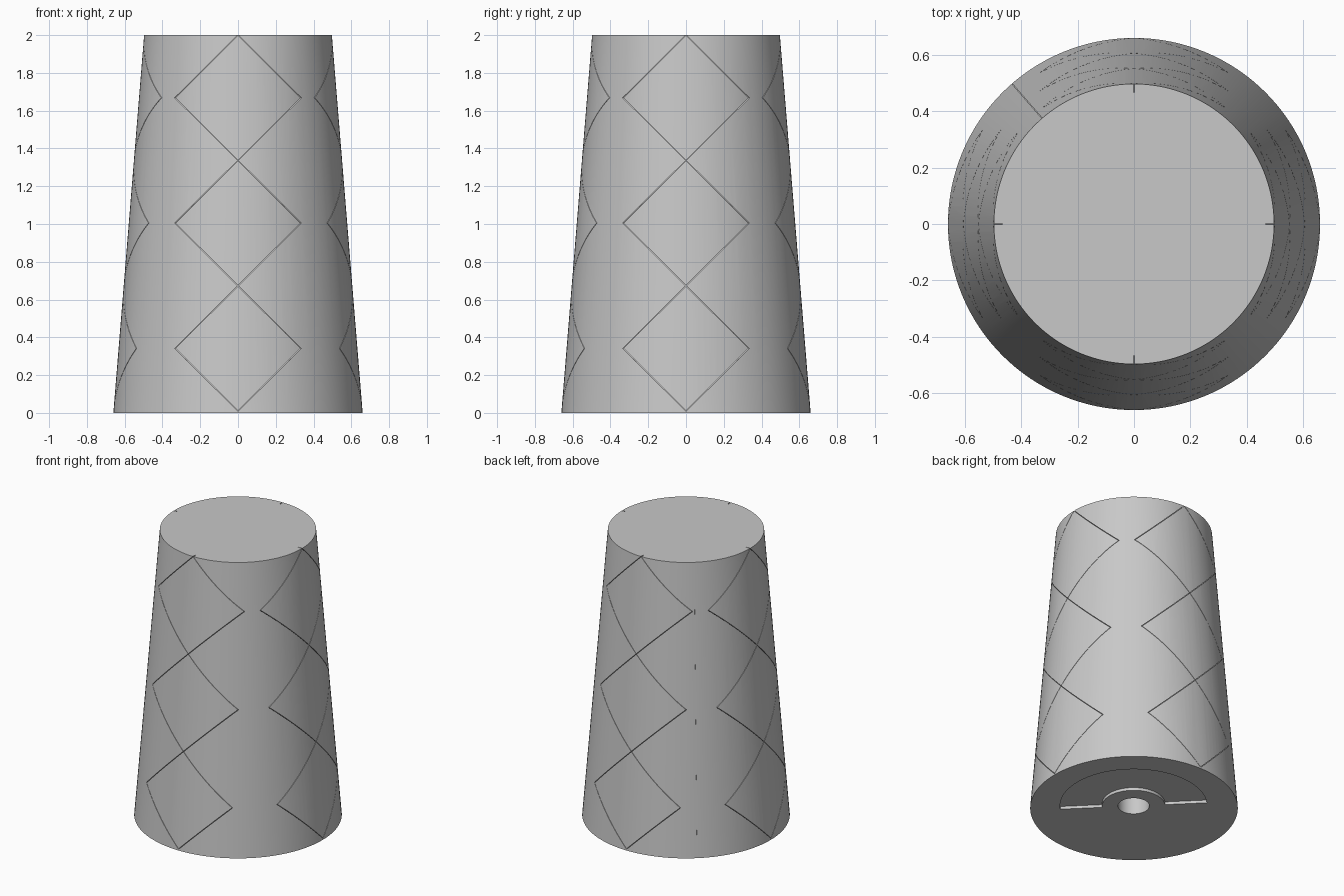
import bpy, bmesh, math
from mathutils import Matrix

if "Cube" in bpy.data.objects:
    bpy.data.objects.remove(bpy.data.objects["Cube"])

R_BOTTOM, R_TOP, HEIGHT = 0.66, 0.497, 2.0
SWING = 0.333          # sideways reach of each zigzag
SLIT_HALF = 0.002      # half width of a slit
SLIT_DEPTH = 0.03


def radius(z):
    return R_BOTTOM + (R_TOP - R_BOTTOM) * z / HEIGHT


def to_object(bm, name):
    bmesh.ops.recalc_face_normals(bm, faces=bm.faces)
    mesh = bpy.data.meshes.new(name)
    bm.to_mesh(mesh)
    bm.free()
    obj = bpy.data.objects.new(name, mesh)
    bpy.context.collection.objects.link(obj)
    return obj


def loft(bm, sections):
    """Join equal closed sections and cap both ends."""
    rings = [[bm.verts.new(p) for p in s] for s in sections]
    n = len(rings[0])
    for a, b in zip(rings, rings[1:]):
        for i in range(n):
            j = (i + 1) % n
            bm.faces.new((a[i], a[j], b[j], b[i]))
    bm.faces.new(rings[0][::-1])
    bm.faces.new(rings[-1])


def carve(body, cutter):
    mod = body.modifiers.new(cutter.name, 'BOOLEAN')
    mod.operation = 'DIFFERENCE'
    mod.solver = 'EXACT'
    mod.object = cutter
    bpy.context.view_layer.objects.active = body
    bpy.ops.object.modifier_apply(modifier=mod.name)
    bpy.data.objects.remove(cutter)


# tapered body
bm = bmesh.new()
bmesh.ops.create_cone(bm, cap_ends=True, segments=128, radius1=R_BOTTOM, radius2=R_TOP,
                      depth=HEIGHT, matrix=Matrix.Translation((0, 0, HEIGHT / 2)))
body = to_object(bm, "tapered_body")

# crossing zigzag slits on the four sides, one direction at a time
corners = [(-0.03, 2.03)] + [(math.sin(k * math.pi / 2) * SWING, 2.0 - 0.3317 * k)
                             for k in range(7)]
STEPS = 10
for sign in (1, -1):
    path = [corners[0]]
    for (x0, z0), (x1, z1) in zip(corners, corners[1:]):
        path += [(x0 + (x1 - x0) * i / STEPS, z0 + (z1 - z0) * i / STEPS)
                 for i in range(1, STEPS + 1)]
    bm = bmesh.new()
    for side in range(4):
        turn = Matrix.Rotation(side * math.pi / 2, 3, 'Z')
        sections = []
        for x, z in path:
            x *= sign
            y_out = -math.sqrt((radius(z) + 0.02) ** 2 - x * x)
            y_in = -math.sqrt((radius(z) - SLIT_DEPTH) ** 2 - x * x)
            ring = [(x - SLIT_HALF, y_out, z), (x + SLIT_HALF, y_out, z),
                    (x + SLIT_HALF, y_in, z), (x - SLIT_HALF, y_in, z)]
            sections.append([turn @ Matrix.Translation(p).translation for p in ring])
        loft(bm, sections)
    carve(body, to_object(bm, "zigzag_cutter"))

# shallow vertical seam on the back left
bm = bmesh.new()
turn = Matrix.Rotation(math.radians(131), 3, 'Z')
sections = []
for z in (0.01, 1.99):
    r = radius(z)
    ring = [(r - 0.003, -0.001, z), (r + 0.02, -0.001, z),
            (r + 0.02, 0.001, z), (r - 0.003, 0.001, z)]
    sections.append([turn @ Matrix.Translation(p).translation for p in ring])
loft(bm, sections)
carve(body, to_object(bm, "seam_cutter"))

# round socket in the underside
CX = CY = 0.02
bm = bmesh.new()
bmesh.ops.create_cone(bm, cap_ends=True, segments=48, radius1=0.1, radius2=0.1,
                      depth=1.1, matrix=Matrix.Translation((CX, CY, 0.45)))
carve(body, to_object(bm, "socket_cutter"))

# half ring recess in the underside
bm = bmesh.new()
sections = []
for i in range(49):
    a = math.radians(-45 + 180 * i / 48)
    sections.append([(CX + r * math.cos(a), CY + r * math.sin(a), z)
                     for r, z in ((0.2, -0.05), (0.468, -0.05), (0.468, 0.02), (0.2, 0.02))])
loft(bm, sections)
carve(body, to_object(bm, "half_ring_cutter"))

# plain grey finish
grey = bpy.data.materials.new("light_grey")
grey.diffuse_color = (0.58, 0.58, 0.58, 1)
grey.use_nodes = True
grey.node_tree.nodes["Principled BSDF"].inputs["Base Color"].default_value = grey.diffuse_color
body.data.materials.clear()
body.data.materials.append(grey)
for poly in body.data.polygons:
    poly.material_index = 0

bpy.ops.object.select_all(action='DESELECT')
body.select_set(True)
bpy.context.view_layer.objects.active = body
bpy.ops.object.shade_smooth_by_angle(angle=math.radians(25))
